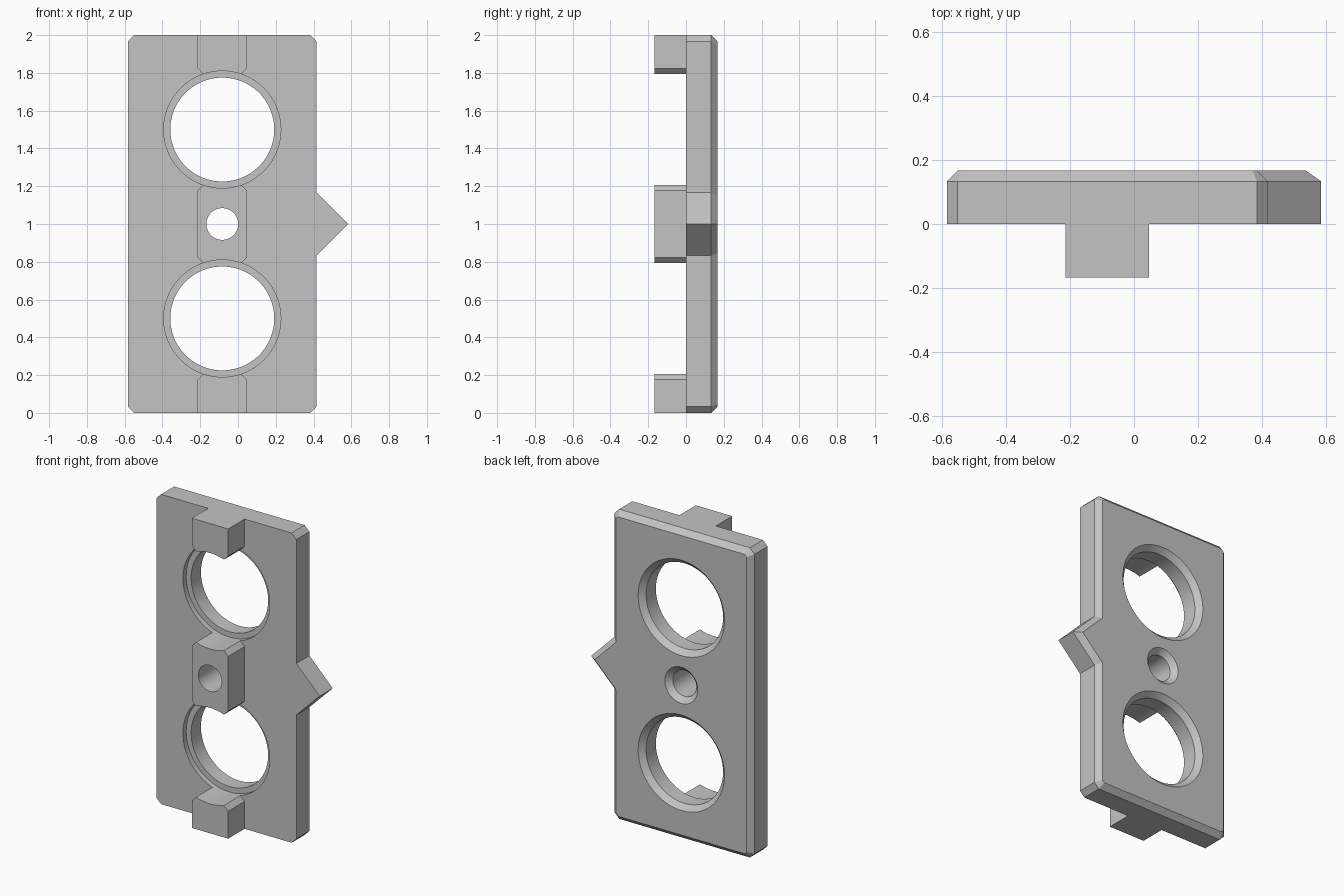
import bpy
import bmesh
import math
from mathutils import Vector

cube = bpy.data.objects.get("Cube")
if cube:
    bpy.data.objects.remove(cube, do_unlink=True)

GREY = (0.55, 0.55, 0.55, 1.0)
mat = bpy.data.materials.new("light grey")
mat.use_nodes = True
mat.diffuse_color = GREY
mat.node_tree.nodes["Principled BSDF"].inputs["Base Color"].default_value = GREY

CX = -0.0833          # centre line of the plate
T = 1 / 6             # plate thickness, block depth and pointer length
C = 1 / 30            # chamfer size
LEFT, RIGHT = CX - 0.5, CX + 0.5


def inset(points, d):
    """Mitred inset of a counter-clockwise outline."""
    result = []
    for i, p in enumerate(points):
        a = (p - points[i - 1]).normalized()
        b = (points[(i + 1) % len(points)] - p).normalized()
        na, nb = Vector((-a.y, a.x)), Vector((-b.y, b.x))
        result.append(p + (na + nb) * d / (1 + na.dot(nb)))
    return result


def loft(name, rings):
    """Closed solid through rings of (x, y, z) points."""
    bm = bmesh.new()
    loops = [[bm.verts.new(p) for p in ring] for ring in rings]
    n = len(loops[0])
    for a, b in zip(loops, loops[1:]):
        for i in range(n):
            j = (i + 1) % n
            bm.faces.new((a[i], a[j], b[j], b[i]))
    bm.faces.new(loops[0])
    bm.faces.new(loops[-1])
    bmesh.ops.recalc_face_normals(bm, faces=bm.faces)
    mesh = bpy.data.meshes.new(name)
    bm.to_mesh(mesh)
    bm.free()
    mesh.materials.append(mat)
    obj = bpy.data.objects.new(name, mesh)
    bpy.context.collection.objects.link(obj)
    return obj


def at(points, y):
    return [(p[0], y, p[1]) for p in points]


def block(name, low, high, cut_low, cut_high):
    """Raised block with clipped corners at the ends that meet a hole."""
    w = 0.13
    cl, ch = C * cut_low, C * cut_high
    pts = [(-w + cl, low), (w - cl, low)] + [(w, low + cl)] * cut_low
    pts += [(w, high - ch)] * cut_high + [(w - ch, high), (-w + ch, high)]
    pts += [(-w, high - ch)] * cut_high + [(-w, low + cl)] * cut_low
    pts = [(x + CX, z) for x, z in pts]
    return loft(name, [at(pts, -T), at(pts, 0.02)])


def round_cutter(name, z, profile, steps=96):
    """Turned cutter along y from (radius, y) pairs."""
    angles = [2 * math.pi * i / steps for i in range(steps)]
    obj = loft(name, [[(CX + r * math.cos(a), y, z + r * math.sin(a)) for a in angles]
                      for r, y in profile])
    obj.hide_render = True
    return obj


def combine(body, tool, operation):
    mod = body.modifiers.new(operation.lower(), "BOOLEAN")
    mod.operation = operation
    mod.solver = "EXACT"
    mod.object = tool
    bpy.context.view_layer.objects.active = body
    bpy.ops.object.modifier_apply(modifier=mod.name)
    bpy.data.objects.remove(tool, do_unlink=True)


# Plate with clipped corners, side pointer and chamfered back rim
outline = [Vector(p) for p in (
    (LEFT + C, 0), (RIGHT - C, 0), (RIGHT, C),
    (RIGHT, 1 - T), (RIGHT + T, 1), (RIGHT, 1 + T),
    (RIGHT, 2 - C), (RIGHT - C, 2), (LEFT + C, 2),
    (LEFT, 2 - C), (LEFT, C))]
plate = loft("pointer_plate", [at(outline, 0), at(outline, T - C),
                               at(inset(outline, C), T)])

# Front blocks above, between and below the two large holes
for part in (block("bottom_block", 0, 0.21, 0, 1),
             block("middle_block", 0.79, 1.21, 1, 1),
             block("top_block", 1.79, 2, 1, 0)):
    combine(plate, part, "UNION")

# Large holes: stepped at the front, flared at the back
R, STEP = 0.275, 0.31
for z in (0.5, 1.5):
    combine(plate, round_cutter("large_hole_cutter", z, [
        (STEP, -0.3), (STEP, C), (R, C), (R, T - C), (R + 2 * C, T + C)]), "DIFFERENCE")

# Small centre hole with a flared back
r = 0.084
combine(plate, round_cutter("small_hole_cutter", 1, [
    (r, -0.3), (r, T - C), (r + 2 * C, T + C)]), "DIFFERENCE")

# Smooth hole walls, crisp edges
bpy.ops.object.select_all(action="DESELECT")
plate.select_set(True)
bpy.context.view_layer.objects.active = plate
bpy.ops.object.shade_smooth_by_angle(angle=math.radians(25))
